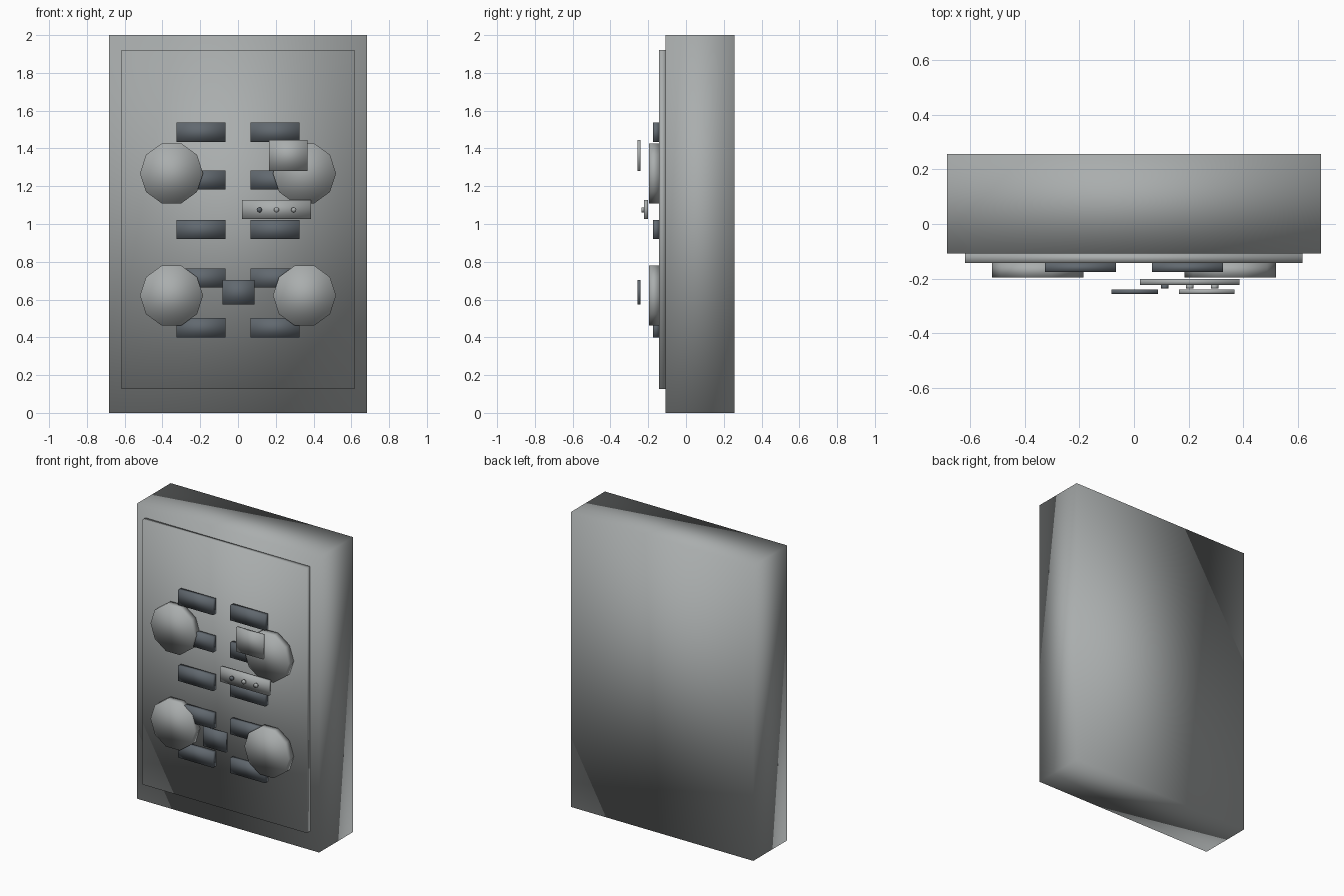
import bpy
import bmesh
from math import pi
from mathutils import Matrix, Vector

if "Cube" in bpy.data.objects:
    bpy.data.objects.remove(bpy.data.objects["Cube"])


def material(name, colour):
    mat = bpy.data.materials.new(name)
    mat.use_nodes = True
    mat.diffuse_color = (*colour, 1)
    mat.node_tree.nodes["Principled BSDF"].inputs["Base Color"].default_value = (*colour, 1)
    return mat


light_grey = material("light grey", (0.4, 0.42, 0.42))
slate = material("dark slate", (0.12, 0.14, 0.16))


def finish(name, bm, mat):
    mesh = bpy.data.meshes.new(name)
    bmesh.ops.recalc_face_normals(bm, faces=bm.faces)
    for face in bm.faces:
        face.smooth = True
    bm.to_mesh(mesh)
    bm.free()
    mesh.materials.append(mat)
    obj = bpy.data.objects.new(name, mesh)
    bpy.context.collection.objects.link(obj)
    return obj


def box(name, x, y, z, mat):
    """Soft-shaded box from its (min, max) extents."""
    low, high = Vector((x[0], y[0], z[0])), Vector((x[1], y[1], z[1]))
    bm = bmesh.new()
    bmesh.ops.create_cube(bm, size=1)
    bmesh.ops.scale(bm, vec=high - low, verts=bm.verts)
    bmesh.ops.translate(bm, vec=(low + high) / 2, verts=bm.verts)
    return finish(name, bm, mat)


def disc(name, x, z, y, radius, sides, mat):
    """Flat cylinder whose axis runs front to back."""
    bm = bmesh.new()
    bmesh.ops.create_cone(bm, cap_ends=True, segments=sides, radius1=radius,
                          radius2=radius, depth=y[1] - y[0])
    # Corners point to the sides
    turn = Matrix.Rotation(pi / 2, 4, "X") @ Matrix.Rotation(pi / 2, 4, "Z")
    bmesh.ops.transform(bm, matrix=turn, verts=bm.verts)
    bmesh.ops.translate(bm, vec=(x, (y[0] + y[1]) / 2, z), verts=bm.verts)
    return finish(name, bm, mat)


# Main slab and raised front panel
box("body", (-0.684, 0.684), (-0.108, 0.256), (0, 2), light_grey)
box("front_panel", (-0.618, 0.616), (-0.143, -0.108), (0.127, 1.922), light_grey)

# Two columns of rectangular buttons and two pairs of ten-sided dials
for side, sign in (("left", 1), ("right", -1)):
    x = sorted((sign * 0.065, sign * 0.326))
    for row, z in enumerate((0.451, 0.714, 0.971, 1.233, 1.486)):
        box(f"{side}_button_{row + 1}", x, (-0.176, -0.143), (z - 0.051, z + 0.051), slate)
    for level, z in (("lower", 0.621), ("upper", 1.268)):
        disc(f"{side}_{level}_dial", sign * 0.352, z, (-0.196, -0.143), 0.167, 10, light_grey)

# Floating plates
box("upper_plate", (0.165, 0.367), (-0.256, -0.24), (1.281, 1.446), light_grey)
box("lower_plate", (-0.082, 0.088), (-0.256, -0.24), (0.574, 0.704), slate)

# Floating bar with three small knobs
box("knob_bar", (0.022, 0.387), (-0.223, -0.201), (1.026, 1.126), light_grey)
for i in range(3):
    disc(f"bar_knob_{i + 1}", 0.113 + 0.091 * i, 1.075, (-0.236, -0.223), 0.014, 10,
         slate if i == 0 else light_grey)
